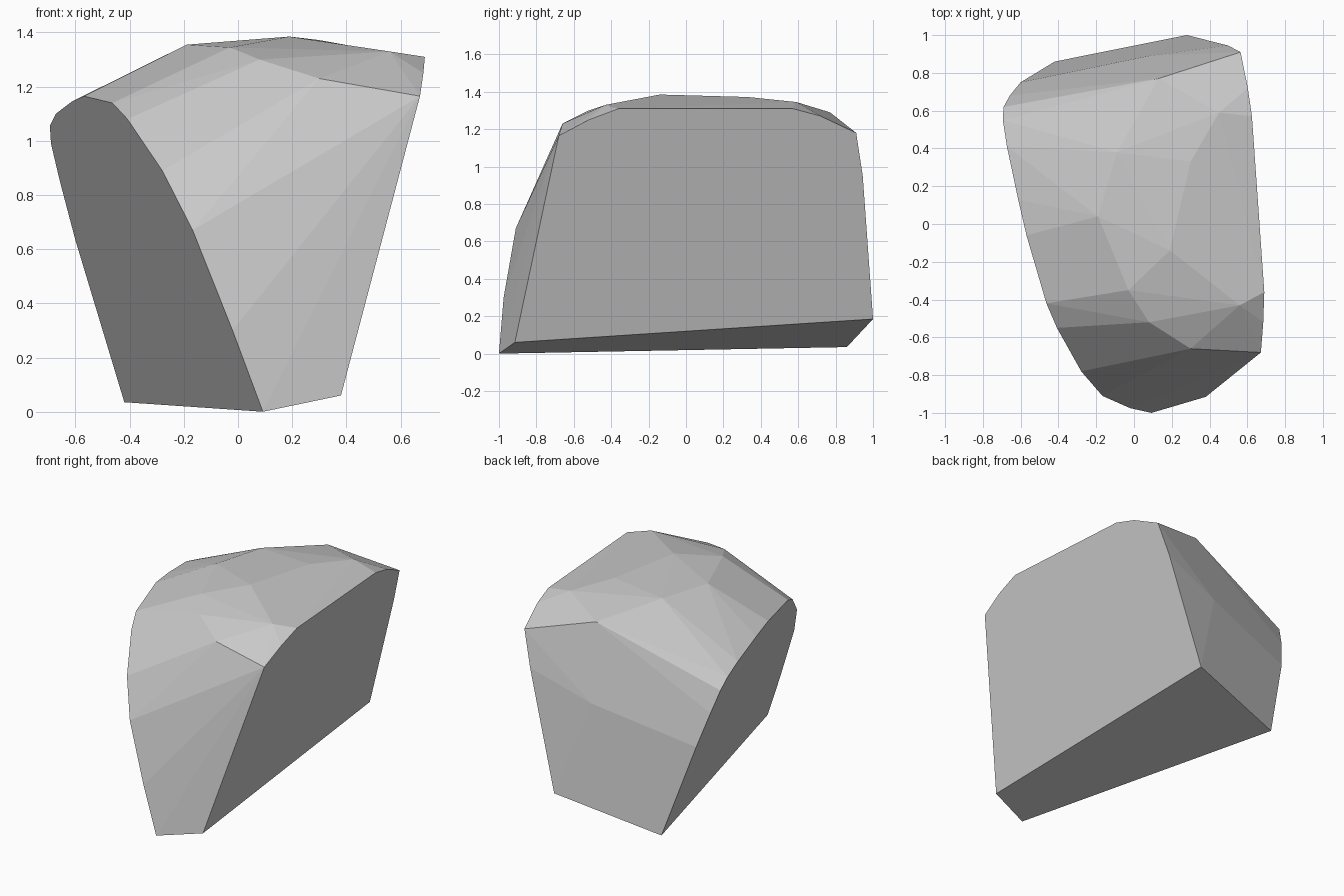
import bpy, bmesh, math

if "Cube" in bpy.data.objects:
    bpy.data.objects.remove(bpy.data.objects["Cube"])

# Slanted flat sides: x follows from y and z
def left_side(y, z):
    return (-0.1765 - 0.2685 * y - 0.351 * z, y, z)

def right_side(y, z):
    return (0.299 - 0.0704 * y + 0.279 * z, y, z)

# Outline of the undercut left side
left = [(-1, 0), (-0.975, 0.3), (-0.91, 0.67), (-0.78, 0.89), (-0.55, 1.08),
        (-0.42, 1.14), (-0.06, 1.165), (0.13, 1.145), (0.41, 1.10),
        (0.55, 1.055), (0.62, 0.99), (0.68, 0.85), (0.75, 0.635), (0.86, 0.035)]
# Outline of the flat right side
right = [(-0.915, 0.06), (-0.68, 1.165), (-0.52, 1.25), (-0.36, 1.31), (0.57, 1.31),
         (0.72, 1.27), (0.91, 1.18), (0.945, 0.95), (1.0, 0.185)]
# Corners of the crown and the bulge of the back
crown = [(-0.19, 0.04, 1.355), (-0.03, -0.35, 1.345), (0.19, -0.14, 1.385),
         (0.08, -0.52, 1.30), (0.30, -0.66, 1.23), (0.56, -0.43, 1.33),
         (0.45, 0.59, 1.345), (-0.09, 0.38, 1.358), (0.30, 0.33, 1.372),
         (0.13, 0.77, 1.29), (0.08, 0.89, 0.80)]

points = [left_side(*p) for p in left] + [right_side(*p) for p in right] + crown

# Chipped boulder wrapped around the corners
bm = bmesh.new()
for p in points:
    bm.verts.new(p)
hull = bmesh.ops.convex_hull(bm, input=bm.verts[:])
loose = [v for v in bm.verts if not v.link_faces]
bmesh.ops.delete(bm, geom=loose, context='VERTS')
bmesh.ops.dissolve_limit(bm, angle_limit=math.radians(1.5),
                         verts=bm.verts[:], edges=bm.edges[:])
bmesh.ops.recalc_face_normals(bm, faces=bm.faces[:])
mesh = bpy.data.meshes.new("boulder")
bm.to_mesh(mesh)
bm.free()

stone = bpy.data.materials.new("stone_grey")
stone.diffuse_color = (0.58, 0.58, 0.58, 1)
stone.use_nodes = True
stone.node_tree.nodes["Principled BSDF"].inputs["Base Color"].default_value = stone.diffuse_color
mesh.materials.append(stone)
boulder = bpy.data.objects.new("boulder", mesh)
bpy.context.collection.objects.link(boulder)
